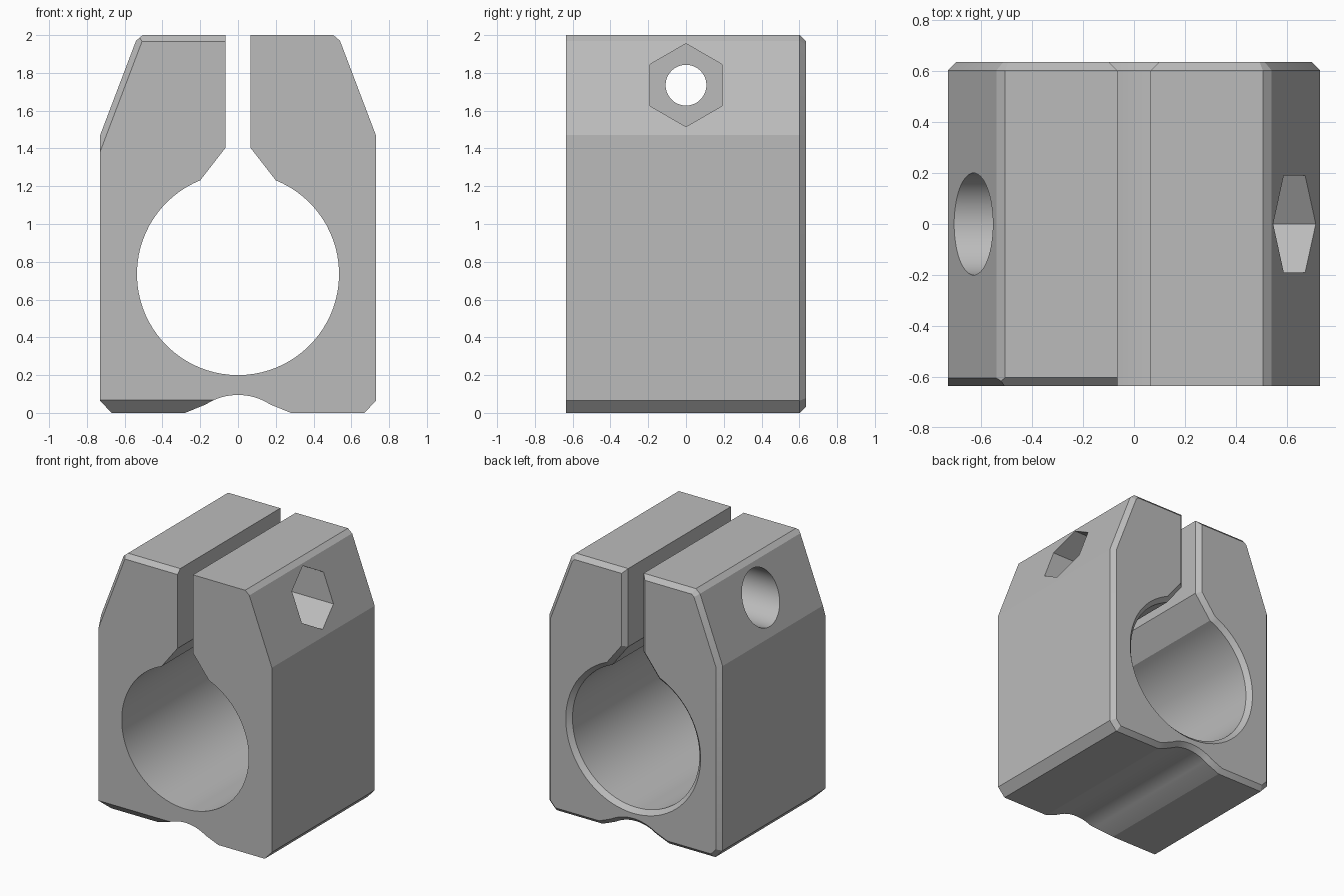
import bpy, bmesh, math
from mathutils import Matrix

if "Cube" in bpy.data.objects:
    bpy.data.objects.remove(bpy.data.objects["Cube"], do_unlink=True)

HALF_DEPTH = 0.635
CHAMFER = 0.033
BORE_Z, BORE_R = 0.735, 0.535
BOLT_Z = 1.735


def make_object(name, bm):
    bmesh.ops.recalc_face_normals(bm, faces=bm.faces)
    mesh = bpy.data.meshes.new(name)
    bm.to_mesh(mesh)
    bm.free()
    obj = bpy.data.objects.new(name, mesh)
    bpy.context.collection.objects.link(obj)
    return obj


def arc(cz, r, start, end, steps):
    """Points on a circle centred on x = 0, angles in radians."""
    return [(r * math.cos(start + (end - start) * i / steps),
             cz + r * math.sin(start + (end - start) * i / steps))
            for i in range(steps + 1)]


def clamp_profile():
    """Closed outline: outer right side, slot and bore, outer left side, arch."""
    right = [(0.28, 0), (0.67, 0), (0.73, 0.065), (0.73, 1.47),
             (0.54, 1.97), (0.505, 2), (0.065, 2), (0.065, 1.405)]
    left = [(-x, z) for x, z in reversed(right)]
    mouth = math.acos(0.2 / BORE_R)
    bore = arc(BORE_Z, BORE_R, mouth, -math.pi - mouth, 72)
    spread = math.asin(0.17 / 0.314)
    arch = arc(-0.219, 0.314, math.pi / 2 + spread, math.pi / 2 - spread, 16)
    return right + bore + left + arch


def make_body():
    bm = bmesh.new()
    front = bm.faces.new([bm.verts.new((x, -HALF_DEPTH, z)) for x, z in clamp_profile()])
    ext = bmesh.ops.extrude_face_region(bm, geom=[front], use_keep_orig=True)
    moved = [v for v in ext["geom"] if isinstance(v, bmesh.types.BMVert)]
    bmesh.ops.translate(bm, verts=moved, vec=(0, 2 * HALF_DEPTH - CHAMFER, 0))
    bmesh.ops.recalc_face_normals(bm, faces=bm.faces)
    # Chamfer running round the whole back outline
    back = [f for f in bm.faces if f.normal.y > 0.9]
    bmesh.ops.inset_region(bm, faces=back, thickness=CHAMFER, depth=0,
                           use_even_offset=True, use_boundary=True)
    for v in {v for f in back for v in f.verts}:
        v.co.y = HALF_DEPTH
    return make_object("clamp_body", bm)


def bolt_cutter(name, radius, sides, x0, x1):
    """Prism along x; six sides gives a nut pocket with a point upwards."""
    bm = bmesh.new()
    bmesh.ops.create_cone(bm, cap_ends=True, segments=sides, radius1=radius,
                          radius2=radius, depth=x1 - x0)
    bm.transform(Matrix.Translation(((x0 + x1) / 2, 0, BOLT_Z))
                 @ Matrix.Rotation(math.pi / 2, 4, "Y"))
    pocket = make_object(name, bm)
    if sides == 6:
        top = max(v.co.z for v in pocket.data.vertices) - BOLT_Z
        if top < radius * 0.95:
            turn = (Matrix.Translation((0, 0, BOLT_Z)) @ Matrix.Rotation(math.pi / 6, 4, "X")
                    @ Matrix.Translation((0, 0, -BOLT_Z)))
            pocket.data.transform(turn)
    return pocket


def chamfer_cutter(name, size, x, z, angle, length):
    """Triangular bar that trims a front edge passing through (x, z)."""
    e = 0.03
    tri = [(size + e, e), (-e, -size - e), (-e, e)]
    bm = bmesh.new()
    ends = [[bm.verts.new((s * length / 2, y - HALF_DEPTH, h)) for y, h in tri]
            for s in (-1, 1)]
    bm.faces.new(ends[0])
    bm.faces.new(ends[1])
    for i in range(3):
        j = (i + 1) % 3
        bm.faces.new((ends[0][i], ends[0][j], ends[1][j], ends[1][i]))
    bm.transform(Matrix.Translation((x, 0, z)) @ Matrix.Rotation(angle, 4, "Y"))
    return make_object(name, bm)


body = make_body()
slope = math.atan2(0.5, 0.19)
cutters = [
    bolt_cutter("bolt_hole_cutter", 0.108, 48, -1, 1),
    bolt_cutter("bolt_head_cutter", 0.2, 64, -1, -0.3),
    bolt_cutter("nut_pocket_cutter", 0.22, 6, 0.3, 1),
    chamfer_cutter("top_chamfer_cutter", CHAMFER, -0.5, 2, 0, 1),
    chamfer_cutter("slope_chamfer_cutter", 0.031, -0.635, 1.72, -slope, 0.9),
    chamfer_cutter("bottom_chamfer_cutter", 0.068, -0.5, 0, math.pi, 1),
]

# Cut the bolt seat and the front chamfers
bpy.ops.object.select_all(action="DESELECT")
body.select_set(True)
bpy.context.view_layer.objects.active = body
for cutter in cutters:
    cutter.hide_render = True
    mod = body.modifiers.new(cutter.name, "BOOLEAN")
    mod.operation = "DIFFERENCE"
    mod.solver = "EXACT"
    mod.object = cutter
    bpy.ops.object.modifier_apply(modifier=mod.name)
    bpy.data.objects.remove(cutter, do_unlink=True)

# Plain grey finish, smooth bores and crisp edges
grey = bpy.data.materials.new("plain_grey")
grey.use_nodes = True
colour = (0.5, 0.5, 0.5, 1)
grey.diffuse_color = colour
grey.node_tree.nodes["Principled BSDF"].inputs["Base Color"].default_value = colour
body.data.materials.clear()
body.data.materials.append(grey)
bpy.ops.object.shade_smooth_by_angle(angle=math.radians(20))
